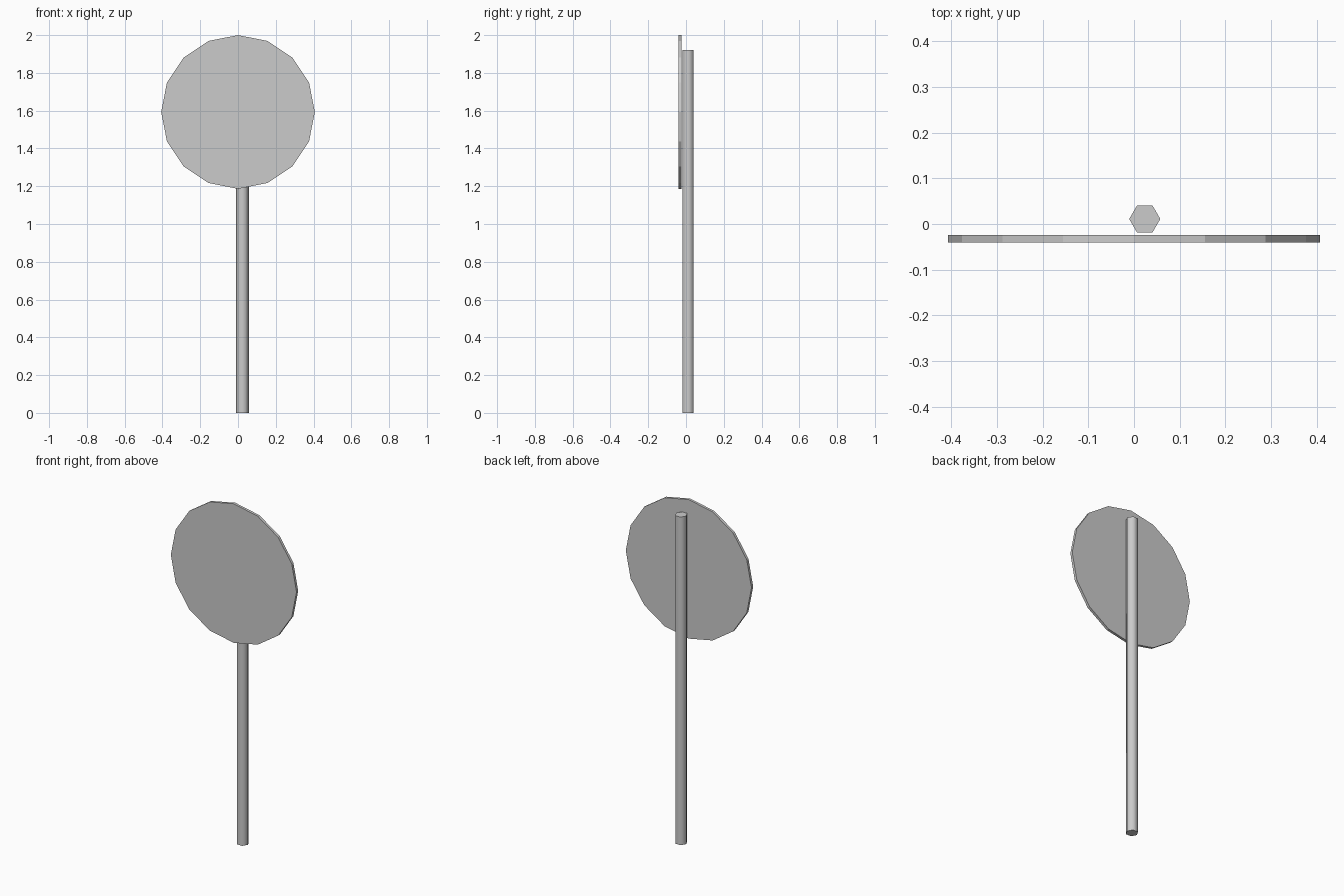
import bpy
import math

if "Cube" in bpy.data.objects:
    bpy.data.objects.remove(bpy.data.objects["Cube"])


def prism(name, sides, radius, depth, location, rotation):
    bpy.ops.mesh.primitive_cylinder_add(vertices=sides, radius=radius, depth=depth,
                                        location=location, rotation=rotation)
    obj = bpy.context.object
    obj.name = name
    return obj


# Hexagonal post with softened sides and crisp ends, slightly off-centre
post = prism("post", 6, 0.034, 1.92, (0.0235, 0.011, 0.96), (0, 0, math.radians(90)))
bpy.ops.object.shade_smooth_by_angle(angle=math.radians(70))

# Thin sixteen-sided sign plate in front of the post
prism("sign_plate", 16, 0.407, 0.0155, (0, -0.0323, 1.593), (math.radians(90), 0, 0))
